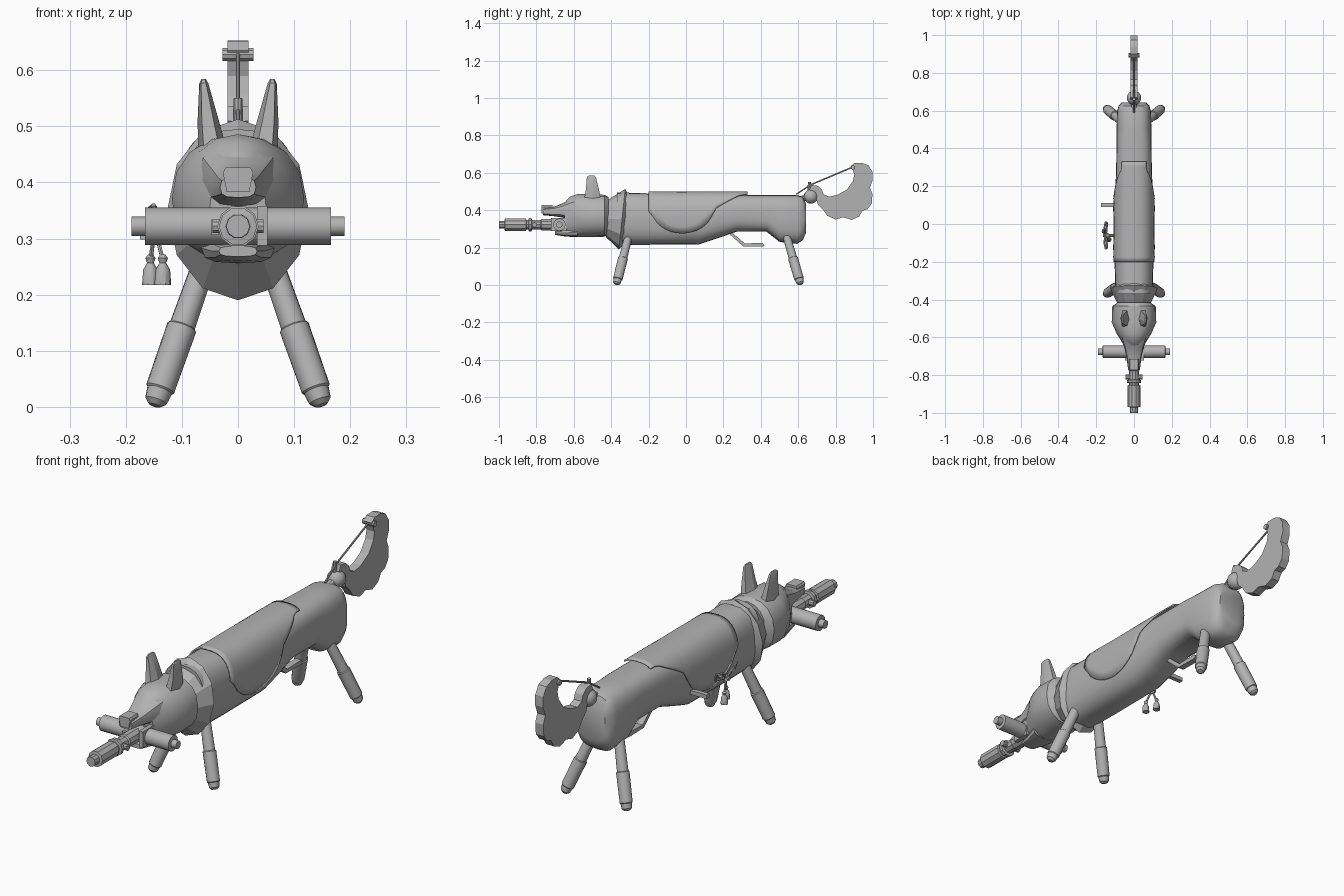
import bpy, bmesh, math
from mathutils import Vector

grey = bpy.data.materials.new("plain_grey")
grey.diffuse_color = (0.45, 0.45, 0.45, 1)


def finish(name, bm, smooth=35):
    bmesh.ops.recalc_face_normals(bm, faces=bm.faces)
    me = bpy.data.meshes.new(name)
    bm.to_mesh(me)
    bm.free()
    me.materials.append(grey)
    ob = bpy.data.objects.new(name, me)
    bpy.context.collection.objects.link(ob)
    if smooth:
        bpy.ops.object.select_all(action='DESELECT')
        ob.select_set(True)
        bpy.context.view_layer.objects.active = ob
        bpy.ops.object.shade_smooth_by_angle(angle=math.radians(smooth))
    return ob


def skin(name, rings, smooth=35, caps=True):
    """Join rings of points into a closed skin."""
    bm = bmesh.new()
    vs = [[bm.verts.new(p) for p in r] for r in rings]
    n = len(vs[0])
    for a, b in zip(vs, vs[1:]):
        for i in range(n):
            j = (i + 1) % n
            bm.faces.new((a[i], a[j], b[j], b[i]))
    if caps:
        bm.faces.new(vs[0])
        bm.faces.new(vs[-1])
    return finish(name, bm, smooth)


def section(y, w, z0, z1, e=2.0, n=24, lean=0.0):
    """Superellipse ring across y; lean shifts the top along y."""
    pts = []
    for i in range(n):
        a = 2 * math.pi * i / n
        c, s = math.cos(a), math.sin(a)
        px = math.copysign(abs(c) ** (2 / e), c)
        pz = math.copysign(abs(s) ** (2 / e), s)
        pts.append((w * px, y + lean * pz, (z0 + z1) / 2 + (z1 - z0) / 2 * pz))
    return pts


def turned(name, a, b, steps, n=16, smooth=35):
    """Turned rod from a to b; steps are (fraction, radius)."""
    a, b = Vector(a), Vector(b)
    d = b - a
    q = d.to_track_quat('Z', 'Y')
    rings = []
    for t, r in steps:
        rings.append([a + d * t + q @ Vector((r * math.cos(2 * math.pi * i / n),
                      r * math.sin(2 * math.pi * i / n), 0)) for i in range(n)])
    return skin(name, rings, smooth)


def rod(name, a, b, r, n=8):
    return turned(name, a, b, [(0, r), (1, r)], n)


def plate(name, outline, x0, x1):
    """Side outline of (y, z) given thickness along x."""
    return skin(name, [[(x, y, z) for y, z in outline] for x in (x0, x1)], 0)


def block(name, lo, hi):
    return plate(name, [(lo[1], lo[2]), (hi[1], lo[2]), (hi[1], hi[2]), (lo[1], hi[2])], lo[0], hi[0])


# Long body with a raised waist and rounded rump
skin("body", [section(*s) for s in (
    (-0.37, 0.098, 0.215, 0.495, 2.6), (-0.20, 0.103, 0.215, 0.49, 2.6),
    (0.07, 0.103, 0.217, 0.485, 2.6), (0.17, 0.10, 0.25, 0.482, 2.7),
    (0.27, 0.095, 0.285, 0.48, 2.8), (0.43, 0.092, 0.285, 0.48, 3),
    (0.46, 0.092, 0.262, 0.48, 3), (0.50, 0.092, 0.23, 0.48, 3),
    (0.595, 0.09, 0.22, 0.48, 3), (0.625, 0.082, 0.24, 0.47, 3),
    (0.642, 0.065, 0.28, 0.435, 3))], 40)

# Faceted collar that narrows toward the head
skin("collar", [section(-0.427, 0.085, 0.255, 0.45, 2, 12),
                section(-0.342, 0.126, 0.19, 0.513, 2, 12, 0.017),
                section(-0.325, 0.100, 0.215, 0.495, 2.3, 12, 0.01)], 20)

# Saddle blanket: thin shell, sides hanging in a curve and back tip tapering
bm = bmesh.new()
rows = []
for k in range(23):
    y = -0.20 + 0.53 * k / 22
    u = (y + 0.02) / 0.19
    drop = 0.29 + 0.10 * min(1, u * u) if y < 0.14 else 0.37 + 0.107 * min(1, (y - 0.12) / 0.17)
    h = max(0.0, min(1, (drop - 0.355) / 0.142))
    lim = math.acos(max(-0.55, min(0.999, 2 * (drop - 0.352) / 0.29)))
    lim = max(lim, 0.35)
    row = []
    for i in range(17):
        t = -lim + 2 * lim * i / 16
        s, c = math.sin(t), math.cos(t)
        row.append(bm.verts.new((0.107 * math.copysign(abs(s) ** 0.77, s), y,
                   0.352 + 0.146 * math.copysign(abs(c) ** 0.77, c))))
    rows.append(row)
for a, b in zip(rows, rows[1:]):
    for i in range(16):
        bm.faces.new((a[i], a[i + 1], b[i + 1], b[i]))
blanket = finish("saddle_blanket", bm, 40)
mod = blanket.modifiers.new("thickness", 'SOLIDIFY')
mod.thickness = 0.006
mod.offset = 0

# Head, snout, jaw and nose
skin("head", [section(*s, n=16) for s in (
    (-0.415, 0.085, 0.27, 0.47, 2.3), (-0.435, 0.115, 0.258, 0.482, 2.3),
    (-0.52, 0.118, 0.256, 0.485, 2.2), (-0.58, 0.092, 0.256, 0.486, 2.2),
    (-0.62, 0.067, 0.257, 0.472, 2.2), (-0.65, 0.05, 0.27, 0.44, 2.2))], 30)
skin("upper_snout", [section(*s, n=12) for s in (
    (-0.60, 0.07, 0.345, 0.47, 2.6), (-0.66, 0.05, 0.36, 0.437, 2.8),
    (-0.70, 0.04, 0.367, 0.42, 3), (-0.765, 0.032, 0.373, 0.41, 3))], 30)
skin("lower_jaw", [section(*s, n=12) for s in (
    (-0.58, 0.065, 0.256, 0.31, 3), (-0.65, 0.045, 0.26, 0.295, 3),
    (-0.70, 0.034, 0.268, 0.287, 3))], 30)
skin("nose", [[(-0.02, y, 0.383), (0.02, y, 0.383), (0.027, y, 0.418), (0.022, y, 0.427), (-0.022, y, 0.427),
               (-0.027, y, 0.418)] for y in (-0.772, -0.715)], 0)

# Ears and legs, mirrored left and right
for side, sx in (("left", -1), ("right", 1)):
    ear = []
    for cx, y0, y1, z, w in ((0.045, -0.545, -0.455, 0.455, 0.026), (0.053, -0.535, -0.465, 0.51, 0.019),
                             (0.061, -0.53, -0.482, 0.577, 0.008), (0.061, -0.522, -0.49, 0.584, 0.004)):
        m = (y0 + y1) / 2
        ear.append([(sx * (cx - w), m - 0.006, z), (sx * (cx - w * 0.5), y0, z), (sx * (cx + w * 0.6), y0, z),
                    (sx * (cx + w), m, z), (sx * (cx + w * 0.5), y1, z), (sx * (cx - w * 0.5), y1, z)])
    skin(side + "_ear", ear, 25)
    for end, ya, yb in (("front", -0.305, -0.372), ("back", 0.535, 0.613)):
        turned(f"{end}_{side}_leg", (sx * 0.055, ya, 0.27), (sx * 0.149, yb, 0.003),
               [(0, 0.021), (0.47, 0.023), (0.48, 0.027), (0.89, 0.026), (0.9, 0.023), (0.97, 0.02), (1, 0.011)], 14)

# Barrel held in the mouth
turned("mouth_barrel", (0, -1.0, 0.322), (0, -0.58, 0.322), [
    (0, 0.008), (0.0, 0.021), (0.07, 0.022), (0.075, 0.034), (0.345, 0.034), (0.35, 0.027), (0.375, 0.027),
    (0.38, 0.037), (0.415, 0.037), (0.42, 0.026), (0.53, 0.026), (0.54, 0.031), (1, 0.031)], 10)
rod("barrel_pin", (-0.045, -0.81, 0.322), (0.045, -0.81, 0.322), 0.013, 10)

# Crossbar with stepped ends and two clamps
turned("crossbar", (-0.19, -0.677, 0.322), (0.19, -0.677, 0.322), [
    (0, 0.017), (0.063, 0.017), (0.065, 0.033), (0.935, 0.033), (0.937, 0.017), (1, 0.017)], 16)
block("right_clamp", (0.034, -0.722, 0.288), (0.053, -0.64, 0.358))
block("left_clamp", (-0.047, -0.722, 0.306), (-0.034, -0.64, 0.334))

# Curled tail with scalloped edge
tail = [(0.89, 0.62), (0.88, 0.635), (0.90, 0.652), (0.94, 0.653), (0.975, 0.64), (0.997, 0.605), (0.998, 0.56),
        (0.983, 0.52), (0.997, 0.485), (0.993, 0.435), (0.97, 0.405), (0.945, 0.398), (0.925, 0.365),
        (0.885, 0.348), (0.84, 0.362), (0.80, 0.35), (0.755, 0.37), (0.735, 0.40), (0.705, 0.43), (0.69, 0.48),
        (0.66, 0.51), (0.67, 0.535), (0.705, 0.53), (0.727, 0.51), (0.735, 0.485), (0.765, 0.472),
        (0.81, 0.482), (0.86, 0.51), (0.892, 0.555), (0.90, 0.59)]
plate("tail", tail, -0.019, 0.019)

# Tail hub, its mount, and the cord to the tail tip
bm = bmesh.new()
bmesh.ops.create_uvsphere(bm, u_segments=16, v_segments=10, radius=0.038)
bmesh.ops.translate(bm, verts=bm.verts, vec=(0, 0.668, 0.473))
finish("tail_hub", bm, 40)
rod("hub_mount", (0, 0.60, 0.455), (0, 0.66, 0.473), 0.017, 10)
rod("cord_post", (0, 0.655, 0.48), (0, 0.66, 0.55), 0.008)
rod("tail_cord", (0, 0.59, 0.485), (0, 0.665, 0.535), 0.004)
rod("tail_cord_upper", (0, 0.665, 0.535), (0, 0.895, 0.632), 0.004)
rod("tail_tip_pin", (-0.028, 0.893, 0.628), (0.028, 0.893, 0.628), 0.012, 10)

# Bent guard beneath the waist
plate("belly_guard", [(0.215, 0.285), (0.24, 0.285), (0.315, 0.222), (0.41, 0.225), (0.42, 0.208),
                      (0.405, 0.205), (0.305, 0.207), (0.24, 0.265)], -0.014, 0.014)

# Side peg, bow and two tassels
block("side_peg", (-0.175, 0.09, 0.298), (-0.09, 0.11, 0.315))
rod("bow_peg", (-0.165, -0.06, 0.318), (-0.095, -0.06, 0.318), 0.008)
rod("bow_knot", (-0.155, -0.06, 0.306), (-0.14, -0.06, 0.33), 0.012)
for s in (-1, 1):
    loop = [(-0.148, -0.06, 0.318), (-0.158, -0.06 + s * 0.035, 0.352), (-0.15, -0.06 + s * 0.07, 0.358),
            (-0.142, -0.06 + s * 0.065, 0.33), (-0.148, -0.06, 0.318)]
    for i, (a, b) in enumerate(zip(loop, loop[1:])):
        rod(f"bow_loop_{s}_{i}", a, b, 0.005, 6)
    x, y = -0.145 + s * 0.011, -0.06 - s * 0.022
    rod(f"tassel_cord_{s}", (-0.148, -0.06, 0.318), (x, y, 0.262), 0.004, 6)
    turned(f"tassel_{s}", (x, y, 0.272), (x, y, 0.217),
           [(0, 0.004), (0.12, 0.009), (0.28, 0.006), (0.5, 0.013), (1, 0.015)], 10)
